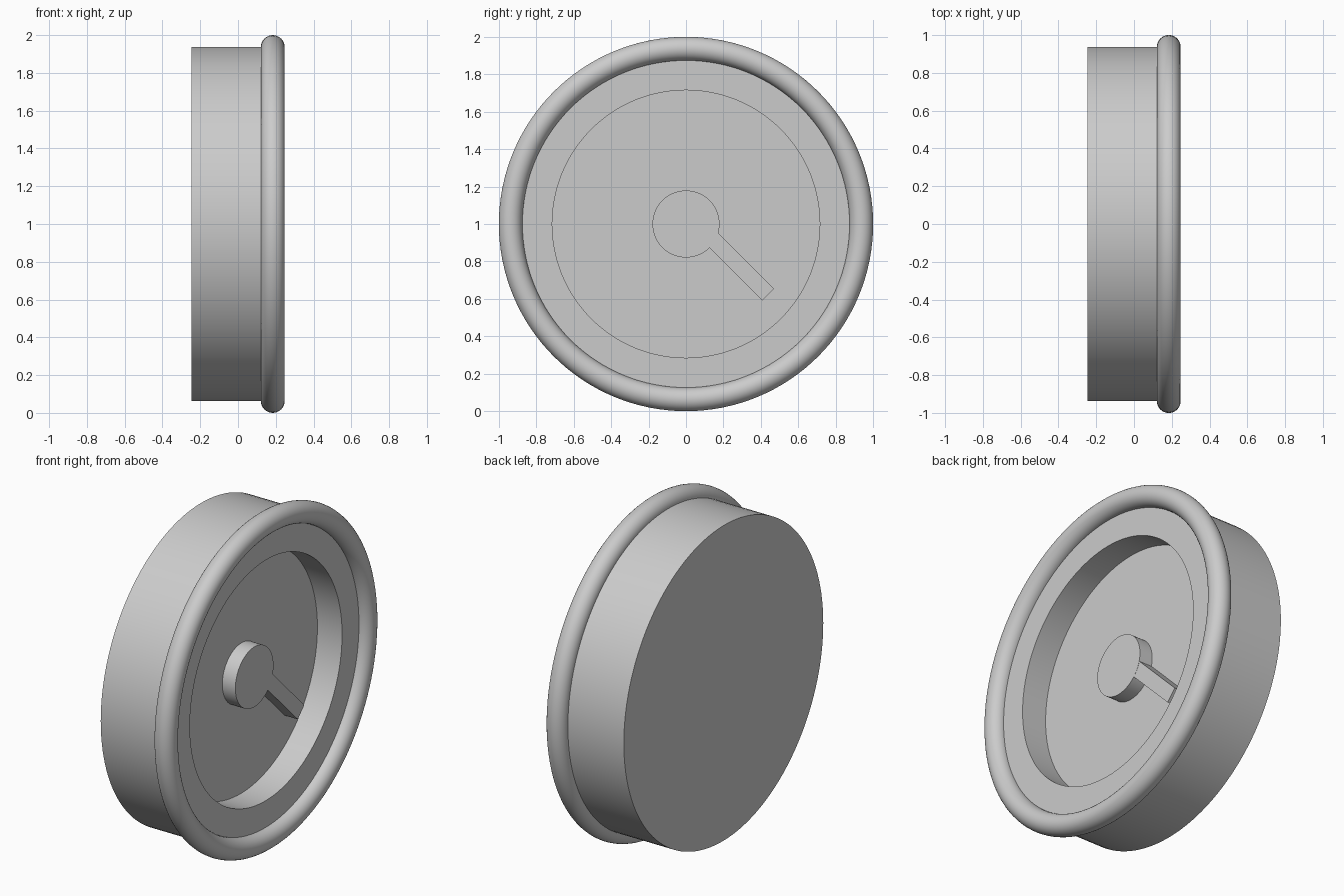
import bpy, bmesh, math
from mathutils import Matrix, Vector

cube = bpy.data.objects.get("Cube")
if cube:
    bpy.data.objects.remove(cube)

CENTRE = Vector((0, 0, 1))
BACK, FLOOR, FACE = -0.247, 0.022, 0.184   # depths along x
HUB_TOP = 0.108

grey = bpy.data.materials.new("plain grey")
grey.use_nodes = True
grey.diffuse_color = (0.6, 0.6, 0.6, 1)
grey.node_tree.nodes["Principled BSDF"].inputs["Base Color"].default_value = grey.diffuse_color


def add_object(name, bm, smooth=True):
    bmesh.ops.recalc_face_normals(bm, faces=bm.faces)
    mesh = bpy.data.meshes.new(name)
    bm.to_mesh(mesh)
    bm.free()
    mesh.materials.append(grey)
    obj = bpy.data.objects.new(name, mesh)
    obj.location = CENTRE
    bpy.context.collection.objects.link(obj)
    if smooth:
        bpy.ops.object.select_all(action='DESELECT')
        obj.select_set(True)
        bpy.context.view_layer.objects.active = obj
        bpy.ops.object.shade_smooth_by_angle(angle=math.radians(35))
    return obj


def lathe(name, profile, closed=False, steps=128):
    """Spin (depth, radius) points about the x axis."""
    bm = bmesh.new()
    verts = [bm.verts.new((x, 0, r)) for x, r in profile]
    edges = [bm.edges.new(pair) for pair in zip(verts, verts[1:])]
    if closed:
        edges.append(bm.edges.new((verts[-1], verts[0])))
    bmesh.ops.spin(bm, geom=verts + edges, cent=(0, 0, 0), axis=(1, 0, 0),
                   angle=math.tau, steps=steps, use_merge=True)
    bmesh.ops.remove_doubles(bm, verts=bm.verts, dist=0.0001)
    return add_object(name, bm)


# Drum with a round recess in its front
lathe("drum_body", [(BACK, 0), (BACK, 0.937), (FACE, 0.937),
                    (FACE, 0.715), (FLOOR, 0.715), (FLOOR, 0)])

# Rounded ring around the front edge
ring = [(FACE + 0.063 * math.cos(a), 0.937 + 0.063 * math.sin(a))
        for a in (math.tau * i / 32 for i in range(32))]
lathe("front_ring", ring, closed=True)

# Hub in the middle of the recess
lathe("hub", [(FLOOR - 0.01, 0), (FLOOR - 0.01, 0.179), (HUB_TOP, 0.179), (HUB_TOP, 0)], steps=64)

# Pointer: a bar whose lower edge runs out from the hub centre at 45 degrees
bm = bmesh.new()
bmesh.ops.create_cube(bm, size=1)
start, end, width = 0.1, 0.578, 0.087
low, high = FLOOR - 0.01, HUB_TOP - 0.001
bmesh.ops.scale(bm, vec=(high - low, end - start, width), verts=bm.verts)
bmesh.ops.translate(bm, vec=((low + high) / 2, (start + end) / 2, width / 2), verts=bm.verts)
bmesh.ops.rotate(bm, cent=(0, 0, 0), matrix=Matrix.Rotation(-math.pi / 4, 3, 'X'), verts=bm.verts)
add_object("pointer", bm, smooth=False)
